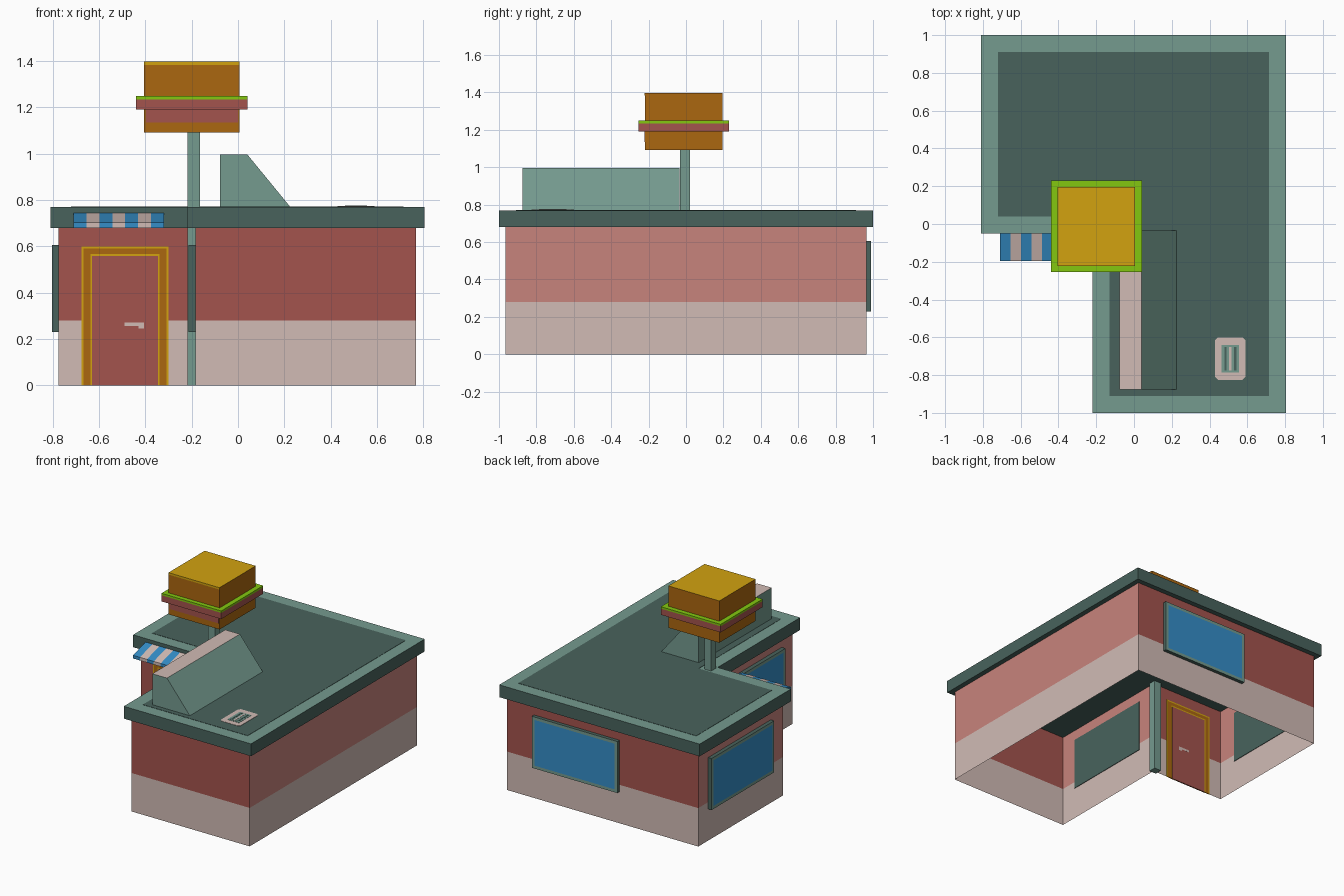
import bpy, bmesh
from mathutils import Vector

if "Cube" in bpy.data.objects:
    bpy.data.objects.remove(bpy.data.objects["Cube"])


def lin(c):
    c = min(1.0, c / 255 * 1.05)
    return c / 12.92 if c <= 0.04045 else ((c + 0.055) / 1.055) ** 2.4


COLOURS = {
    "dark_teal": (69, 94, 88), "light_teal": (111, 147, 136), "brick_red": (156, 80, 74),
    "soft_pink": (190, 125, 118), "pale_stone": (199, 178, 172), "toast_brown": (163, 98, 15),
    "golden_yellow": (200, 155, 15), "leaf_green": (125, 190, 15), "glass_blue": (50, 135, 190),
}
MATS = {}
for name, rgb in COLOURS.items():
    m = bpy.data.materials.new(name)
    m.diffuse_color = (*[lin(c) for c in rgb], 1)
    m.use_nodes = True
    m.node_tree.nodes["Principled BSDF"].inputs["Base Color"].default_value = m.diffuse_color
    MATS[name] = m


def finish(name, bm, rule):
    """Make an object; rule(face) returns a colour name."""
    bm.normal_update()
    me = bpy.data.meshes.new(name)
    used = []
    for f in bm.faces:
        col = rule(f)
        if col not in used:
            used.append(col)
            me.materials.append(MATS[col])
        f.material_index = used.index(col)
    bm.to_mesh(me)
    bm.free()
    ob = bpy.data.objects.new(name, me)
    bpy.context.collection.objects.link(ob)
    return ob


def as_rule(col):
    return col if callable(col) else (lambda f: col)


def prism(name, points, vec, col):
    """Extrude a flat outline along vec."""
    bm = bmesh.new()
    face = bm.faces.new([bm.verts.new(p) for p in points])
    ext = bmesh.ops.extrude_face_region(bm, geom=[face], use_keep_orig=True)
    bmesh.ops.translate(bm, vec=vec, verts=[v for v in ext["geom"] if isinstance(v, bmesh.types.BMVert)])
    bmesh.ops.recalc_face_normals(bm, faces=bm.faces)
    return finish(name, bm, as_rule(col))


def box(name, x0, x1, y0, y1, z0, z1, col):
    return prism(name, [(x0, y0, z0), (x1, y0, z0), (x1, y1, z0), (x0, y1, z0)], (0, 0, z1 - z0), col)


def ell(d, z):
    """L-shaped outline of the roof, inset by d."""
    a, b = -0.22 + d, -0.05 + d
    return [(a, -1 + d, z), (0.805 - d, -1 + d, z), (0.805 - d, 1 - d, z),
            (-0.81 + d, 1 - d, z), (-0.81 + d, b, z), (a, b, z)]


def chamfered(x0, x1, y0, y1, c, z):
    return [(x0 + c, y0, z), (x1 - c, y0, z), (x1, y0 + c, z), (x1, y1 - c, z),
            (x1 - c, y1, z), (x0 + c, y1, z), (x0, y1 - c, z), (x0, y0 + c, z)]


# Walls: open sheet, stone base below, red on front/back and pink on the sides
bm = bmesh.new()
loops = [[bm.verts.new(p) for p in ell(0.036, z)] for z in (0, 0.28, 0.68)]
for lo, hi in zip(loops, loops[1:]):
    for i in range(6):
        j = (i + 1) % 6
        bm.faces.new((lo[i], lo[j], hi[j], hi[i]))


def wall_rule(f):
    if f.calc_center_median().z < 0.28:
        return "pale_stone"
    return "soft_pink" if abs(f.normal.x) > 0.5 else "brick_red"


finish("walls", bm, wall_rule)

# Roof slab with light rim on top and dark field inside
prism("roof_slab", ell(0, 0.68), (0, 0, 0.09), lambda f: "light_teal" if f.normal.z > 0.5 else "dark_teal")
prism("roof_field", ell(0.09, 0.768), (0, 0, 0.004), "dark_teal")


# Windows: dark box, light rim and blue glass on the outward face
def window(name, bounds, out):
    ob = box(name, *bounds, "dark_teal")
    bm = bmesh.new()
    bm.from_mesh(ob.data)
    bm.normal_update()
    bpy.data.objects.remove(ob)
    pane = [f for f in bm.faces if f.normal.dot(Vector(out)) > 0.9]
    ring = bmesh.ops.inset_region(bm, faces=pane, thickness=0.03)["faces"]
    finish(name, bm, lambda f: "glass_blue" if f in pane else "light_teal" if f in ring else "dark_teal")


window("back_window", (-0.14, 0.55, 0.96, 0.99, 0.23, 0.605), (0, 1, 0))
window("left_window", (-0.802, -0.77, 0.13, 0.85, 0.23, 0.605), (-1, 0, 0))
window("entry_window", (-0.214, -0.18, -0.84, -0.16, 0.23, 0.605), (-1, 0, 0))

# Door: thin plates straddling the entry wall
for i, (name, x0, x1, z1, col) in enumerate((
        ("door_frame_edge", -0.675, -0.300, 0.600, "golden_yellow"),
        ("door_frame", -0.667, -0.308, 0.590, "toast_brown"),
        ("door_frame_lip", -0.637, -0.338, 0.567, "golden_yellow"),
        ("door", -0.630, -0.345, 0.558, "brick_red"))):
    t = 0.002 + 0.0008 * i
    box(name, x0, x1, -0.014 - t, -0.014 + t, 0, z1, col)
box("door_handle", -0.49, -0.405, -0.019, -0.009, 0.257, 0.272, "pale_stone")
box("door_knob", -0.43, -0.405, -0.019, -0.009, 0.245, 0.257, "pale_stone")

# Striped awning over the door
w = 0.39 / 7
for i in range(7):
    x = -0.71 + i * w
    prism("awning_stripe_%d" % (i + 1),
          [(x, -0.045, 0.745), (x, -0.195, 0.703), (x, -0.195, 0.68), (x, -0.045, 0.722)],
          (w, 0, 0), "pale_stone" if i % 2 else "glass_blue")

# Sloped roof duct with pale top
prism("roof_duct", [(-0.078, -0.875, 0.765), (0.23, -0.875, 0.765), (0.04, -0.875, 0.997), (-0.078, -0.875, 0.997)],
      (0, 0.84, 0), lambda f: "pale_stone" if f.normal.z > 0.9 else "light_teal")

# Flat roof vent
prism("vent_rim", chamfered(0.43, 0.59, -0.825, -0.60, 0.015, 0.77), (0, 0, 0.004), "pale_stone")
box("vent_opening", 0.463, 0.557, -0.785, -0.64, 0.77, 0.7755, "light_teal")
for i in range(3):
    x = 0.478 + i * 0.026
    box("vent_slat_%d" % (i + 1), x, x + 0.012, -0.775, -0.65, 0.77, 0.777, "dark_teal" if i != 1 else "pale_stone")

# Sign pole and burger sign
box("sign_pole", -0.218, -0.163, -0.032, 0.022, 0, 1.10, "light_teal")
box("bottom_bun", -0.405, 0.006, -0.22, 0.195, 1.092, 1.195, "toast_brown")
box("bun_sauce", -0.398, 0.0, -0.223, -0.21, 1.135, 1.192, "brick_red")
box("patty", -0.44, 0.042, -0.253, 0.23, 1.19, 1.235, "brick_red")
box("lettuce", -0.44, 0.042, -0.253, 0.23, 1.235, 1.249, "leaf_green")
box("top_bun", -0.405, 0.006, -0.22, 0.195, 1.249, 1.397,
    lambda f: "golden_yellow" if f.normal.z > 0.5 else "toast_brown")
box("top_bun_glaze", -0.405, 0.006, -0.222, -0.21, 1.383, 1.397, "golden_yellow")
